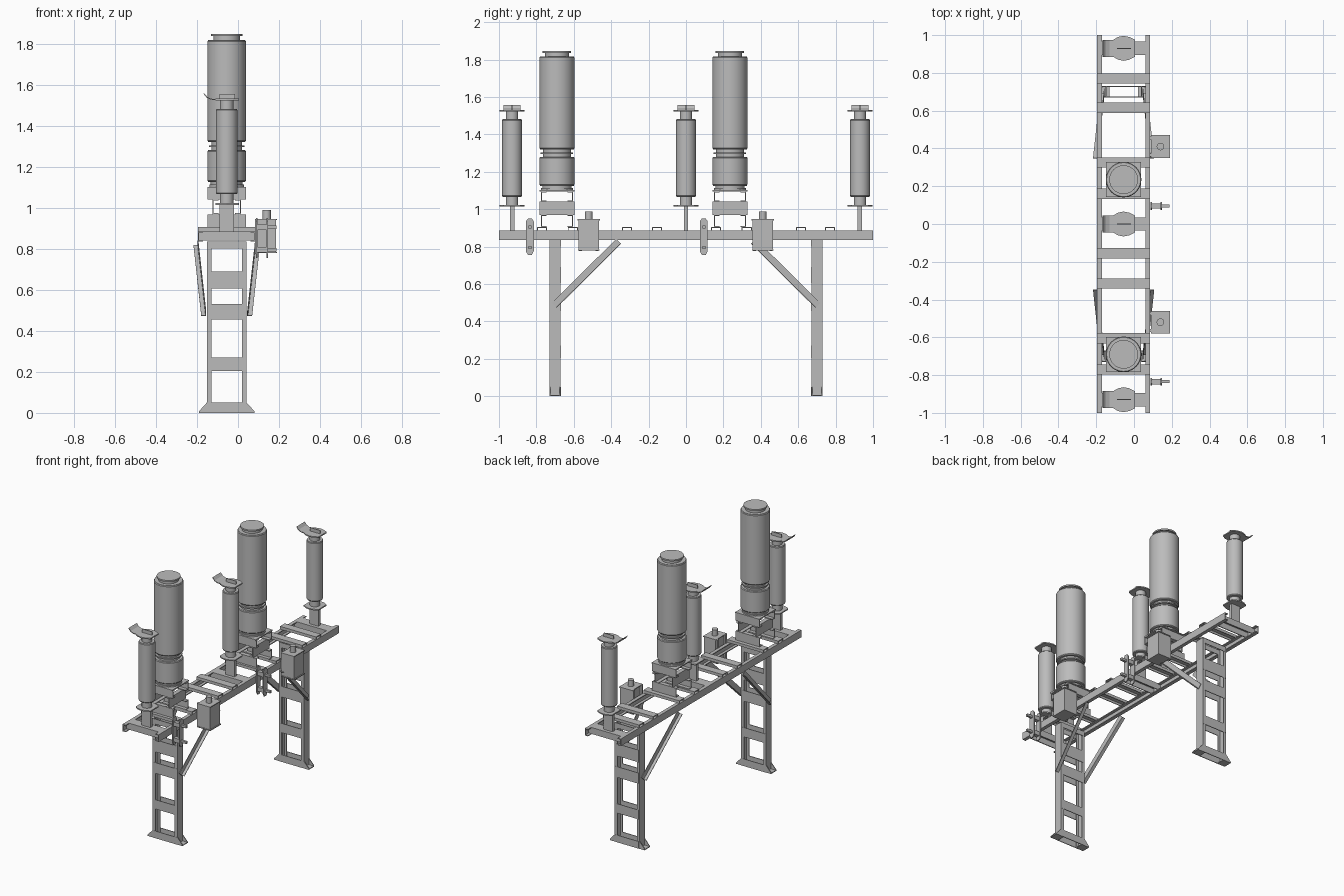
import bpy, bmesh, math
from mathutils import Vector

if "Cube" in bpy.data.objects:
    bpy.data.objects.remove(bpy.data.objects["Cube"])

grey = bpy.data.materials.new("steel grey")
grey.use_nodes = True
grey.diffuse_color = (0.5, 0.5, 0.5, 1)
grey.node_tree.nodes["Principled BSDF"].inputs["Base Color"].default_value = (0.5, 0.5, 0.5, 1)

CX = -0.055          # centre line of the frame
TOP = 0.885          # top of the rails


def finish(name, bm, smooth=False):
    bmesh.ops.recalc_face_normals(bm, faces=bm.faces)
    mesh = bpy.data.meshes.new(name)
    bm.to_mesh(mesh)
    bm.free()
    mesh.materials.append(grey)
    obj = bpy.data.objects.new(name, mesh)
    bpy.context.collection.objects.link(obj)
    if smooth:
        bpy.ops.object.select_all(action='DESELECT')
        obj.select_set(True)
        bpy.context.view_layer.objects.active = obj
        bpy.ops.object.shade_smooth_by_angle(angle=math.radians(35))
    return obj


def box(bm, x0, x1, y0, y1, z0, z1):
    v = bmesh.ops.create_cube(bm, size=1)["verts"]
    for p in v:
        p.co = Vector((x0 if p.co.x < 0 else x1, y0 if p.co.y < 0 else y1, z0 if p.co.z < 0 else z1))


def prism(bm, points, direction):
    """Extrude a flat outline along a vector."""
    face = bm.faces.new([bm.verts.new(p) for p in points])
    new = bmesh.ops.extrude_face_region(bm, geom=[face], use_keep_orig=True)["geom"]
    bmesh.ops.translate(bm, vec=direction, verts=[g for g in new if isinstance(g, bmesh.types.BMVert)])


def channel(bm, a, b, web, flange, t=0.006):
    """C channel from a to b; web and flange are its cross-section vectors."""
    a, b, web, flange = map(Vector, (a, b, web, flange))
    wt, ft = web.normalized() * t, flange.normalized() * t
    prism(bm, [a, a + flange, a + flange + wt, a + ft + wt, a + ft + web - wt,
               a + flange + web - wt, a + flange + web, a + web], b - a)


def lathe(name, x, y, profile, seg=40):
    bm = bmesh.new()
    rings = [[bm.verts.new((x + r * math.cos(i * math.tau / seg), y + r * math.sin(i * math.tau / seg), z))
              for i in range(seg)] for r, z in profile]
    for lo, hi in zip(rings, rings[1:]):
        for i in range(seg):
            j = (i + 1) % seg
            bm.faces.new((lo[i], lo[j], hi[j], hi[i]))
    bm.faces.new(rings[0])
    bm.faces.new(rings[-1])
    return finish(name, bm, True)


def stack(*steps):
    """Profile from (radius, bottom, top) cylinders."""
    return [p for r, z0, z1 in steps for p in ((r, z0), (r, z1))]


# long rails, open towards the middle
bm = bmesh.new()
for s in (-1, 1):
    channel(bm, (CX + s * 0.14, -1, 0.835), (CX + s * 0.14, 1, 0.835), (0, 0, 0.05), (-s * 0.025, 0, 0))
finish("rails", bm)

# crossbars lying on the rails, and end beams between them
bm = bmesh.new()
for y in (-0.77, -0.605, -0.315, -0.155, 0.16, 0.325, 0.615, 0.77):
    channel(bm, (CX - 0.14, y - 0.027, 0.905), (CX + 0.14, y - 0.027, 0.905), (0, 0.054, 0), (0, 0, -0.02), 0.005)
finish("crossbars", bm)
bm = bmesh.new()
for y in (-0.93, 0, 0.93):
    channel(bm, (CX - 0.134, y - 0.035, TOP), (CX + 0.134, y - 0.035, TOP), (0, 0.07, 0), (0, 0, -0.045))
finish("insulator_beams", bm)


def leg(name, y):
    bm = bmesh.new()
    for s in (-1, 1):
        x = CX + s * 0.097
        channel(bm, (x, y - 0.03, 0), (x, y - 0.03, 0.835), (0, 0.06, 0), (-s * 0.022, 0, 0))
        # foot pad and flared gussets
        box(bm, min(x - s * 0.022, x + s * 0.038), max(x - s * 0.022, x + s * 0.038), y - 0.028, y + 0.028, 0, 0.006)
        for t in (-0.03, 0.025):
            prism(bm, [(x, y + t, 0), (x + s * 0.038, y + t, 0), (x + s * 0.038, y + t, 0.008),
                       (x, y + t, 0.05)], (0, 0.005, 0))
    # batten plates on both faces
    for z0, z1 in ((0, 0.05), (0.205, 0.27), (0.455, 0.53), (0.605, 0.69), (0.8, 0.835)):
        for t in (-0.031, 0.026):
            box(bm, CX - 0.09, CX + 0.09, y + t, y + t + 0.005, z0, z1)
    finish(name, bm)


def braces(name, s):
    """Angle braces from the leg up to the rails."""
    bm = bmesh.new()
    for side in (-1, 1):
        low = Vector((CX + side * 0.1, s * 0.705, 0.485))
        high = Vector((CX + side * 0.138, s * 0.36, 0.828))
        up = Vector((0, s * 0.013, 0.013))
        inward = Vector((side * 0.024, 0, 0))
        thin = up.normalized() * 0.004
        prism(bm, [low - up, low + up, low + up + inward * 0.15, low - up + thin + inward * 0.15,
                   low - up + thin + inward, low - up + inward], high - low)
    finish(name, bm)


for label, s in (("front", -1), ("back", 1)):
    leg(label + "_leg", s * 0.7)
    braces(label + "_braces", s)


def tall_unit(y):
    # three layers of crossed channels
    bm = bmesh.new()
    for s in (-1, 1):
        for z0, z1 in ((0.905, 0.968), (1.04, 1.095)):
            channel(bm, (CX - 0.093, y + s * 0.086, z0), (CX + 0.093, y + s * 0.086, z0),
                    (0, 0, z1 - z0), (0, -s * 0.03, 0), 0.005)
        channel(bm, (CX + s * 0.07, y - 0.093, 0.968), (CX + s * 0.07, y + 0.093, 0.968),
                (0, 0, 0.072), (-s * 0.03, 0, 0), 0.005)
    box(bm, CX - 0.093, CX + 0.093, y - 0.093, y + 0.093, 1.095, 1.102)
    finish("tall_unit_base", bm)
    lathe("tall_unit_body", CX, y, stack(
        (0.085, 1.102, 1.112), (0.078, 1.112, 1.125), (0.09, 1.125, 1.128), (0.094, 1.132, 1.274), (0.09, 1.279, 1.28),
        (0.075, 1.28, 1.296), (0.087, 1.296, 1.304), (0.075, 1.304, 1.32), (0.09, 1.32, 1.322),
        (0.094, 1.327, 1.81), (0.09, 1.815, 1.817), (0.065, 1.817, 1.836), (0.076, 1.836, 1.846)))


for y in (-0.69, 0.235):
    tall_unit(y)


def post_insulator(y):
    # H-section pedestal
    bm = bmesh.new()
    box(bm, CX - 0.035, CX + 0.035, y - 0.012, y + 0.012, TOP, 1.015)
    # shaped flange plates at the bottom and top
    outline = [(-0.055, 0.045), (-0.03, 0.06), (0, 0.066), (0.03, 0.06), (0.06, 0.045)]
    outline += [(x, -w) for x, w in reversed(outline)]
    for z in (1.014, 1.523):
        prism(bm, [(CX + px, y + py, z) for px, py in outline], (0, 0, 0.008))
    # upright tab and bent terminal plate
    box(bm, CX - 0.035, CX + 0.04, y - 0.003, y + 0.003, 1.53, 1.555)
    prism(bm, [(CX - 0.11, y - 0.045, 1.558), (CX - 0.095, y - 0.045, 1.54), (CX - 0.075, y - 0.045, 1.531),
               (CX - 0.04, y - 0.045, 1.53), (CX - 0.04, y - 0.045, 1.525), (CX - 0.077, y - 0.045, 1.526),
               (CX - 0.098, y - 0.045, 1.536), (CX - 0.113, y - 0.045, 1.555)], (0, 0.09, 0))
    finish("insulator_fittings", bm)
    lathe("post_insulator", CX, y, stack(
        (0.033, 1.02, 1.066), (0.05, 1.066, 1.068), (0.053, 1.072, 1.475), (0.05, 1.479, 1.481),
        (0.033, 1.481, 1.525)), 32)


for y in (-0.93, 0, 0.93):
    post_insulator(y)


def control_box(y):
    bm = bmesh.new()
    box(bm, 0.095, 0.185, y - 0.055, y + 0.055, 0.785, 0.94)
    box(bm, 0.09, 0.19, y - 0.06, y + 0.06, 0.94, 0.946)
    box(bm, 0.092, 0.19, y - 0.058, y + 0.058, 0.778, 0.785)
    for s in (-1, 1):
        box(bm, 0.082, 0.096, y + s * 0.045 - 0.008, y + s * 0.045 + 0.008, 0.775, 0.945)
    finish("control_box", bm)
    lathe("control_box_spout", 0.14, y, stack((0.02, 0.946, 0.988)), 24)


for y in (-0.52, 0.41):
    control_box(y)


def side_bracket(y):
    # hanging plates joined by two spacers
    bm = bmesh.new()
    for x in (0.088, 0.14):
        w = 0.021
        prism(bm, [(x, y - w, 0.775), (x, y - 0.01, 0.755), (x, y + 0.01, 0.755), (x, y + w, 0.775),
                   (x, y + w, 0.935), (x, y + 0.01, 0.95), (x, y - 0.01, 0.95), (x, y - w, 0.935)], (0.007, 0, 0))
    for z in (0.795, 0.905):
        box(bm, 0.09, 0.145, y - 0.014, y + 0.014, z - 0.014, z + 0.014)
        box(bm, 0.145, 0.188, y - 0.008, y + 0.008, z - 0.008, z + 0.008)
    finish("side_bracket", bm)


for y in (-0.835, 0.095):
    side_bracket(y)
